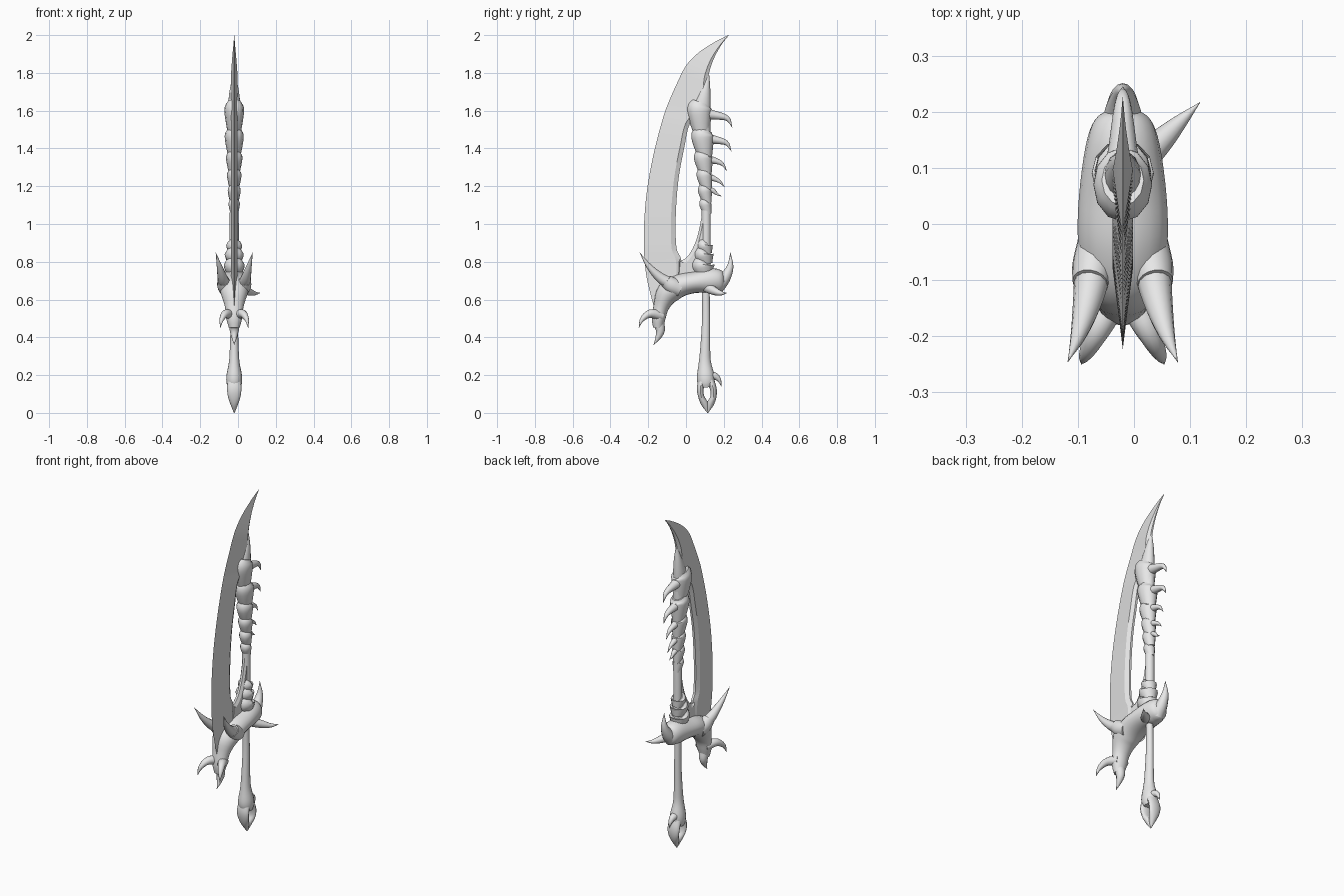
import bpy
import bmesh
import math
from mathutils import Vector

if "Cube" in bpy.data.objects:
    bpy.data.objects.remove(bpy.data.objects["Cube"], do_unlink=True)

CX = -0.02  # plane of the blade

grey = bpy.data.materials.new("plain_grey")
grey.use_nodes = True
grey.diffuse_color = (0.8, 0.8, 0.8, 1)
grey.node_tree.nodes["Principled BSDF"].inputs["Base Color"].default_value = (0.8, 0.8, 0.8, 1)


def spline(rows, steps):
    """Smooth curve through rows of any dimension."""
    p = [Vector(r) for r in rows]
    p = [2 * p[0] - p[1]] + p + [2 * p[-1] - p[-2]]
    out = []
    for a, b, c, d in zip(p, p[1:], p[2:], p[3:]):
        for i in range(steps):
            t = i / steps
            out.append(0.5 * (2 * b + (c - a) * t + (2 * a - 5 * b + 4 * c - d) * t * t
                              + (3 * b - a - 3 * c + d) * t ** 3))
    return out + [p[-2]]


def loft(name, rings, angle=40):
    """Skin closed rings of equal length and cap both ends."""
    bm = bmesh.new()
    loops = [[bm.verts.new(v) for v in ring] for ring in rings]
    n = len(loops[0])
    for a, b in zip(loops, loops[1:]):
        for i in range(n):
            j = (i + 1) % n
            bm.faces.new((a[i], a[j], b[j], b[i]))
    bm.faces.new(loops[0][::-1])
    bm.faces.new(loops[-1])
    bmesh.ops.remove_doubles(bm, verts=bm.verts, dist=0.0003)
    bmesh.ops.recalc_face_normals(bm, faces=bm.faces)
    mesh = bpy.data.meshes.new(name)
    bm.to_mesh(mesh)
    bm.free()
    mesh.materials.append(grey)
    obj = bpy.data.objects.new(name, mesh)
    bpy.context.collection.objects.link(obj)
    bpy.ops.object.select_all(action="DESELECT")
    obj.select_set(True)
    bpy.context.view_layer.objects.active = obj
    bpy.ops.object.shade_smooth_by_angle(angle=math.radians(angle))
    return obj


def tube(name, rows, steps=4, sides=16, ref=(1, 0, 0)):
    """Sweep an ellipse along rows of (x, y, z, half width, half depth); x is from the blade plane."""
    pts = spline(rows, steps)
    rings = []
    for i, p in enumerate(pts):
        c = p.xyz if len(p) == 3 else Vector(p[:3])
        t = (Vector(pts[min(i + 1, len(pts) - 1)][:3]) - Vector(pts[max(i - 1, 0)][:3])).normalized()
        u = Vector(ref)
        u = (u - u.dot(t) * t).normalized()
        v = t.cross(u)
        ru, rv = max(p[3], 0.0005), max(p[4], 0.0005)
        rings.append([c + Vector((CX, 0, 0)) + u * ru * math.cos(a) + v * rv * math.sin(a)
                      for a in (2 * math.pi * k / sides for k in range(sides))])
    return loft(name, rings)


def horn(name, path, r, ref=(1, 0, 0)):
    """Curved spike tapering to a point."""
    n = len(path) - 1
    tube(name, [(*p, r * (1 - (i / n) ** 1.4), r * (1 - (i / n) ** 1.4))
                for i, p in enumerate(path)], 4, 12, ref)


# Blade: rows of outer edge (y, z) and inner edge (y, z)
blade_rows = [
    (0.225, 2.0, 0.226, 1.998), (0.16, 1.968, 0.185, 1.945), (0.07, 1.91, 0.145, 1.87),
    (0.0, 1.838, 0.12, 1.79), (-0.05, 1.74, 0.11, 1.70), (-0.098, 1.63, 0.09, 1.61),
    (-0.125, 1.55, 0.02, 1.53), (-0.16, 1.42, -0.008, 1.41), (-0.19, 1.28, -0.035, 1.27),
    (-0.21, 1.15, -0.049, 1.14), (-0.222, 1.0, -0.055, 1.0), (-0.222, 0.87, -0.05, 0.87),
    (-0.218, 0.79, -0.025, 0.81), (-0.203, 0.69, -0.03, 0.70), (-0.167, 0.55, -0.12, 0.60)]
rings = []
for y0, z0, y1, z1 in spline(blade_rows, 4):
    w = math.hypot(y1 - y0, z1 - z0)
    t = min(0.018, 0.13 * w)
    ym, zm = y0 + (y1 - y0) * 0.85, z0 + (z1 - z0) * 0.85
    rings.append([(CX, y0, z0), (CX + t, ym, zm), (CX + t * 0.35, y1, z1),
                  (CX - t * 0.35, y1, z1), (CX - t, ym, zm)])
loft("blade", rings, 12)

# Web joining the blade to the spine under the opening
web_rows = [(-0.04, 0.818, -0.04, 0.70), (-0.02, 0.81, 0.0, 0.70), (0.005, 0.825, 0.04, 0.72),
            (0.035, 0.87, 0.08, 0.78), (0.062, 0.94, 0.1, 0.87), (0.085, 1.05, 0.1, 1.05)]
loft("blade_web", [[(CX + 0.006, a, b), (CX + 0.016, a + 0.01, b - 0.015), (CX + 0.016, c, d),
                    (CX - 0.016, c, d), (CX - 0.016, a + 0.01, b - 0.015), (CX - 0.006, a, b)]
                   for a, b, c, d in spline(web_rows, 4)], 20)

# Spine rod and grip
tube("spine", [(0, 0.105, 0.66, 0.024, 0.024), (0, 0.107, 1.0, 0.024, 0.024),
               (0, 0.103, 1.2, 0.024, 0.026), (0, 0.085, 1.6, 0.035, 0.045)])
tube("spine_tip", [(0, 0.075, 1.56, 0.035, 0.05), (0, 0.088, 1.64, 0.032, 0.043),
                   (0, 0.105, 1.72, 0.022, 0.024), (0, 0.117, 1.79, 0.006, 0.006)])
tube("grip", [(0, 0.105, 0.68, 0.018, 0.02), (0, 0.106, 0.5, 0.019, 0.021),
              (0, 0.102, 0.35, 0.023, 0.026), (0, 0.1, 0.27, 0.028, 0.032),
              (0, 0.104, 0.2, 0.041, 0.046), (0, 0.106, 0.16, 0.041, 0.045),
              (0, 0.108, 0.135, 0.034, 0.03)])

# Pommel: two strands around an eye
for name, bulge in (("pommel_front", -1), ("pommel_back", 1)):
    tube(name, [(0, 0.107 + bulge * 0.018, 0.18, 0.034, 0.022),
                (0, 0.11 + bulge * 0.034, 0.13, 0.038, 0.018),
                (0, 0.113 + bulge * 0.032, 0.085, 0.033, 0.016),
                (0, 0.114 + bulge * 0.014, 0.045, 0.02, 0.018),
                (0, 0.115, 0.0, 0.002, 0.002)])
horn("pommel_spur", [(0, 0.12, 0.19), (0, 0.15, 0.195), (0, 0.175, 0.175), (0, 0.187, 0.14)], 0.026)

# Overlapping cups along the spine: top, bottom, centre y, half width, half depth
cups = [(1.645, 1.47, 0.07, 0.052, 0.066), (1.50, 1.35, 0.088, 0.05, 0.06),
        (1.38, 1.26, 0.092, 0.043, 0.05), (1.285, 1.18, 0.098, 0.038, 0.042),
        (1.2, 1.11, 0.1, 0.034, 0.037), (1.125, 1.05, 0.102, 0.03, 0.032),
        (0.90, 0.84, 0.1, 0.042, 0.042), (0.855, 0.785, 0.095, 0.05, 0.052),
        (0.80, 0.72, 0.09, 0.055, 0.06)]
for i, (top, bottom, y, rx, ry) in enumerate(cups):
    h = top - bottom
    tube(f"spine_cup_{i + 1}", [(0, y + 0.008, top, rx * 0.72, ry * 0.72),
                                (0, y, top - 0.18 * h, rx, ry),
                                (0, y + 0.004, top - 0.5 * h, rx * 0.92, ry * 0.9),
                                (0, y + 0.014, bottom, rx * 0.62, ry * 0.6)], 3, 12)

# Hooked spikes down the back: root z, tip y, tip z, radius
for i, (z, ty, tz, r) in enumerate([(1.575, 0.245, 1.51, 0.032), (1.445, 0.24, 1.385, 0.03),
                                    (1.335, 0.217, 1.28, 0.024), (1.24, 0.205, 1.195, 0.02),
                                    (1.175, 0.19, 1.145, 0.017)]):
    horn(f"back_spike_{i + 1}", [(0, 0.1, z + 0.01), (0, 0.14, z + 0.003),
                                 (0, ty - 0.028, z - 0.015), (0, ty, tz)], r)

# Guard: a limb curving forward and down
tube("guard", [(0, 0.205, 0.69, 0.025, 0.03), (0, 0.185, 0.692, 0.05, 0.055),
               (0, 0.14, 0.70, 0.066, 0.066), (0, 0.05, 0.692, 0.078, 0.057),
               (0, -0.03, 0.675, 0.08, 0.06), (0, -0.095, 0.635, 0.072, 0.062),
               (0, -0.13, 0.565, 0.05, 0.042), (0, -0.145, 0.50, 0.042, 0.036),
               (0, -0.148, 0.45, 0.028, 0.026)], 4, 20)

# Paired horns with collars, and paired claws
for side, s in (("left", 1), ("right", -1)):
    tube(f"{side}_horn_collar", [(s * 0.045, -0.03, 0.655, 0.035, 0.04),
                                 (s * 0.052, -0.075, 0.675, 0.038, 0.043),
                                 (s * 0.058, -0.105, 0.70, 0.032, 0.035)])
    horn(f"{side}_horn", [(s * 0.052, -0.075, 0.68), (s * 0.062, -0.135, 0.715),
                          (s * 0.078, -0.195, 0.775), (s * 0.098, -0.246, 0.85)], 0.034)
    horn(f"{side}_claw", [(s * 0.015, -0.13, 0.515), (s * 0.045, -0.19, 0.525),
                          (s * 0.066, -0.232, 0.495), (s * 0.074, -0.25, 0.45)], 0.028)
horn("middle_claw", [(0, -0.145, 0.48), (0, -0.136, 0.435), (0, -0.15, 0.395), (0, -0.172, 0.36)], 0.03)

# Rear horn and the single side spike
horn("rear_horn", [(0, 0.165, 0.67), (0, 0.205, 0.715), (0, 0.234, 0.775), (0, 0.235, 0.85)], 0.04)
horn("side_spike", [(0.03, 0.11, 0.665), (0.07, 0.15, 0.645), (0.105, 0.185, 0.633),
                    (0.138, 0.217, 0.635)], 0.028, (0, 0, 1))
